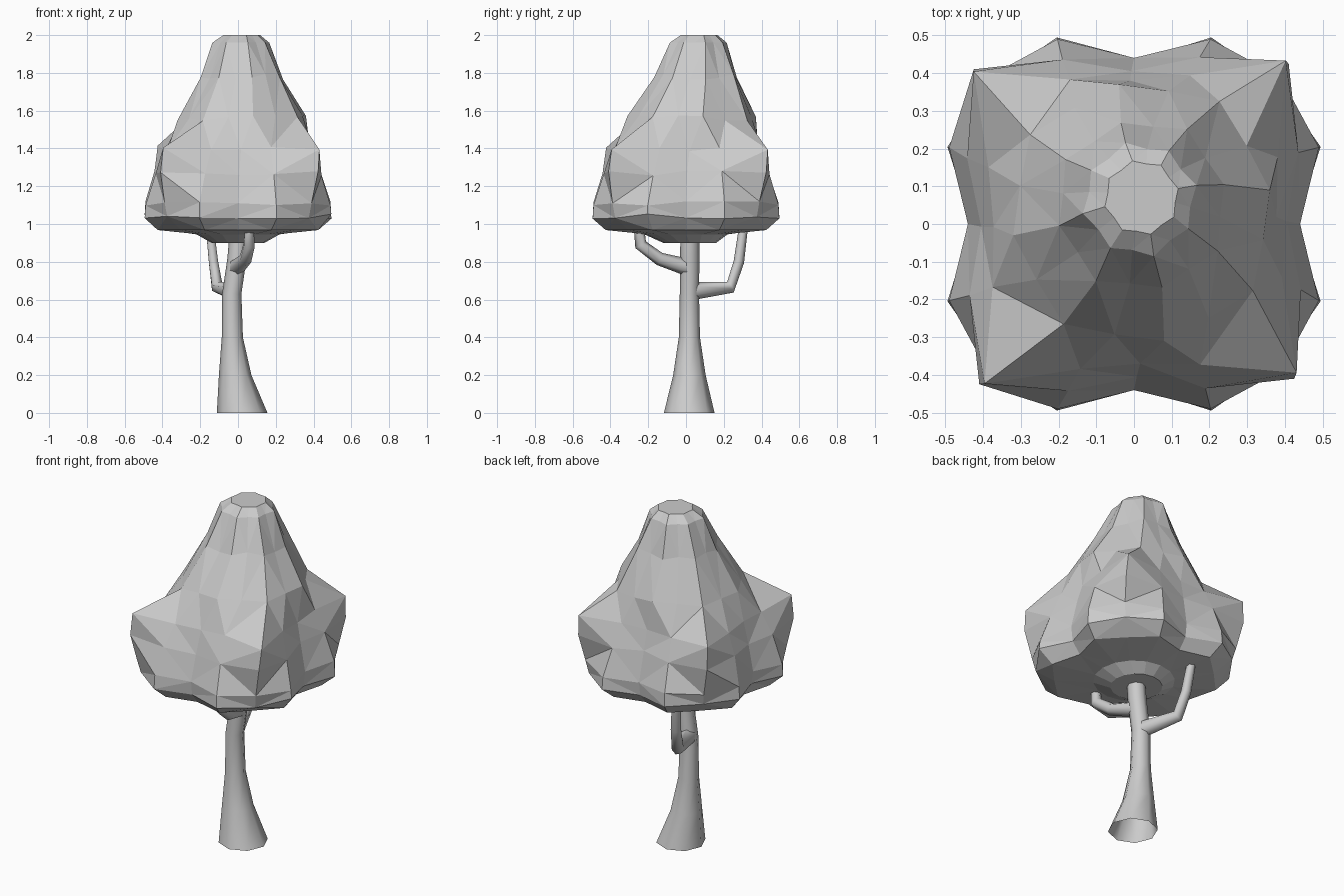
import bpy, bmesh, math, random
from mathutils import Vector

if "Cube" in bpy.data.objects:
    bpy.data.objects.remove(bpy.data.objects["Cube"])

random.seed(4)


def finish(name, bm, smooth):
    bmesh.ops.recalc_face_normals(bm, faces=bm.faces[:])
    mesh = bpy.data.meshes.new(name)
    bm.to_mesh(mesh)
    bm.free()
    ob = bpy.data.objects.new(name, mesh)
    bpy.context.collection.objects.link(ob)
    for p in mesh.polygons:
        p.use_smooth = smooth
    return ob


def bridge(bm, rings):
    for a, b in zip(rings, rings[1:]):
        n = len(a)
        for i in range(n):
            j = (i + 1) % n
            bm.faces.new((a[i], a[j], b[j], b[i]))


def limb(name, path, sides, level=False):
    """Tapered tube through (x, y, z, radius) points; level keeps rings flat."""
    bm = bmesh.new()
    pts = [Vector(p[:3]) for p in path]
    rings = []
    for k, p in enumerate(pts):
        axis = pts[min(k + 1, len(pts) - 1)] - pts[max(k - 1, 0)]
        if level:
            u, v = Vector((1, 0, 0)), Vector((0, 1, 0))
        else:
            u = axis.cross(Vector((1, 0, 0))).normalized()
            v = axis.cross(u).normalized()
        r = path[k][3]
        ring = []
        for i in range(sides):
            a = 2 * math.pi * i / sides
            ring.append(bm.verts.new(p + r * (math.cos(a) * u + math.sin(a) * v)))
        rings.append(ring)
    bridge(bm, rings)
    return finish(name, bm, True)


# Trunk with flared open base, and two bent branches
limb("trunk", [(.022, .017, 0, .134), (-.015, .018, .2, .086), (-.03, .018, .4, .056),
               (-.033, .018, .63, .051), (-.005, .02, .82, .051), (.003, .02, .93, .05)], 8, True)
limb("front_branch", [(-.01, .01, .77, .046), (.04, -.14, .815, .035),
                      (.06, -.24, .89, .033), (.06, -.25, .99, .027)], 6)
limb("back_branch", [(-.035, .03, .645, .048), (-.11, .235, .665, .033),
                     (-.13, .28, .8, .028), (-.15, .305, .99, .024)], 6)

# Faceted canopy: z, centre x, centre y, twist, radius at axis / between / at corner
LEVELS = [
    (.90, 0, .02, 0, .14, .14, .14),
    (.945, 0, 0, 0, .22, .22, .22),
    (.968, 0, 0, 0, .38, .46, .43),
    (1.04, 0, 0, 0, .43, .535, .53),
    (1.11, 0, 0, 0, .44, .53, .55),
    (1.27, 0, 0, 1, .405, .475, .59),
    (1.40, .003, .005, 2, .375, .415, .585),
    (1.56, .02, .03, 10, .345, .33, .36),
    (1.78, .02, .05, 14, .225, .21, .235),
    (1.96, .015, .065, 14, .155, .135, .15),
    (2.00, .02, .07, 14, .10, .09, .10),
]
bm = bmesh.new()
rings = []
for z, cx, cy, twist, r_axis, r_mid, r_corner in LEVELS:
    ring = []
    for i in range(16):
        r = (r_axis, r_mid, r_corner, r_mid)[i % 4]
        a = math.radians(i * 22.5 + twist)
        dz = random.uniform(-.015, .015) if 1.0 < z < 1.9 else 0
        ring.append(bm.verts.new((cx + r * math.cos(a), cy + r * math.sin(a), z + dz)))
    rings.append(ring)
bridge(bm, rings)
bm.faces.new(rings[0])
bm.faces.new(rings[-1])
bmesh.ops.triangulate(bm, faces=[f for f in bm.faces if len(f.verts) == 4])
finish("canopy", bm, False)
